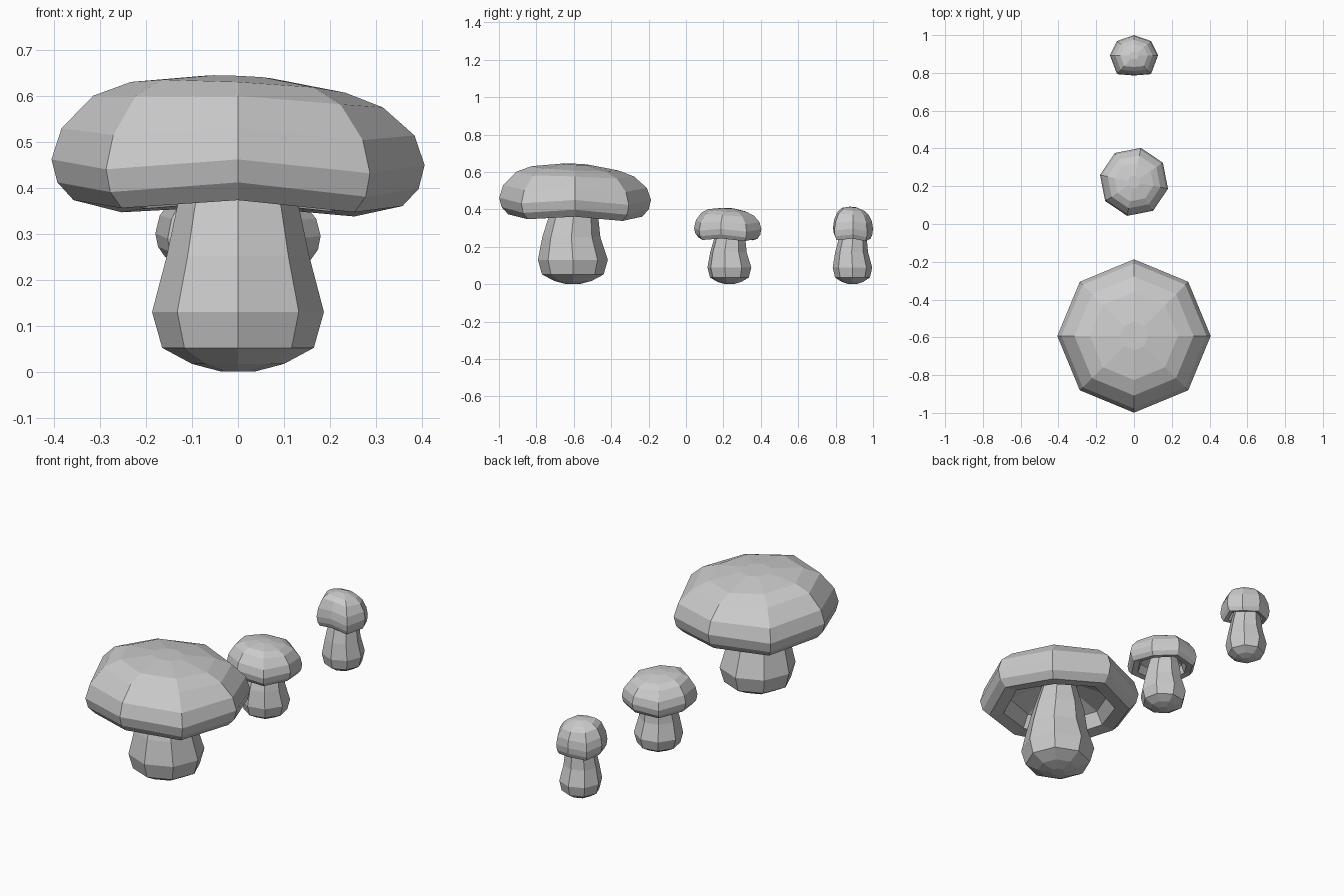
import bpy, bmesh
from math import cos, sin, pi, radians

if "Cube" in bpy.data.objects:
    bpy.data.objects.remove(bpy.data.objects["Cube"])

SIDES = 8
# cap rings: radius, height, sideways slope, rim waviness (from cavity over rim to crown)
CAP = [(0.10, 0.50, 0, 0), (0.25, 0.44, 0, 0.005), (0.285, 0.365, -0.015, 0.01),
       (0.358, 0.357, -0.018, 0.01), (0.393, 0.393, -0.018, 0.012),
       (0.406, 0.444, -0.015, 0.012), (0.384, 0.513, -0.02, 0.009),
       (0.315, 0.585, -0.04, 0.003), (0.233, 0.619, -0.05, 0), (0.075, 0.641, -0.04, 0)]
# stem rings: radius, height, lean in y
STEM = [(0.035, 0.003, 0), (0.10, 0.02, 0), (0.165, 0.055, 0), (0.187, 0.133, 0),
        (0.155, 0.255, -0.008), (0.133, 0.36, 0.003), (0.09, 0.50, 0.008)]


def loft(name, rings, cap_ends=True):
    """Skin a stack of equal-sided rings into a closed flat-shaded mesh."""
    bm = bmesh.new()
    loops = [[bm.verts.new(p) for p in ring] for ring in rings]
    for a, b in zip(loops, loops[1:]):
        for i in range(SIDES):
            j = (i + 1) % SIDES
            bm.faces.new((a[i], a[j], b[j], b[i]))
    bm.faces.new(loops[0][::-1])
    bm.faces.new(loops[-1])
    bmesh.ops.recalc_face_normals(bm, faces=bm.faces)
    me = bpy.data.meshes.new(name)
    bm.to_mesh(me)
    bm.free()
    ob = bpy.data.objects.new(name, me)
    bpy.context.collection.objects.link(ob)
    return ob


def angles(turn):
    return [radians(turn) + 2 * pi * i / SIDES for i in range(SIDES)]


def cap(name, y, sx=1, sy=1, base=0.35, sz=1, turn=0, blunt=1):
    rings = []
    for r, z, slope, wave in CAP:
        ring = []
        for k, t in enumerate(angles(turn)):
            px, py = r * cos(t), r * sin(t)
            h = z + slope * (px + py) + wave * (1 if k % 2 == 0 else -1)
            if py < 0 and abs(px) > 0.3 * r:
                py *= blunt  # squared-off front
            ring.append((px * sx, y + py * sy, base + (h - 0.35) * sz))
        rings.append(ring)
    return loft(name, rings)


def stem(name, y, s=1, sz=1, turn=0):
    rings = [[(r * s * cos(t), y + (lean + r * sin(t)) * s, (z - 0.003) * sz)
              for t in angles(turn)] for r, z, lean in STEM]
    return loft(name, rings)


# large mushroom at the front
cap("large_cap", -0.593)
stem("large_stem", -0.605)

# medium mushroom in the middle, turned a little
cap("medium_cap", 0.223, 0.452, 0.452, 0.237, 0.58, -11.5)
stem("medium_stem", 0.232, 0.64, 0.68, -11.5)

# small mushroom at the back with an oval cap
cap("small_cap", 0.893, 0.314, 0.263, 0.237, 0.6, 0, 1.32)
stem("small_stem", 0.89, 0.565, 0.68)
